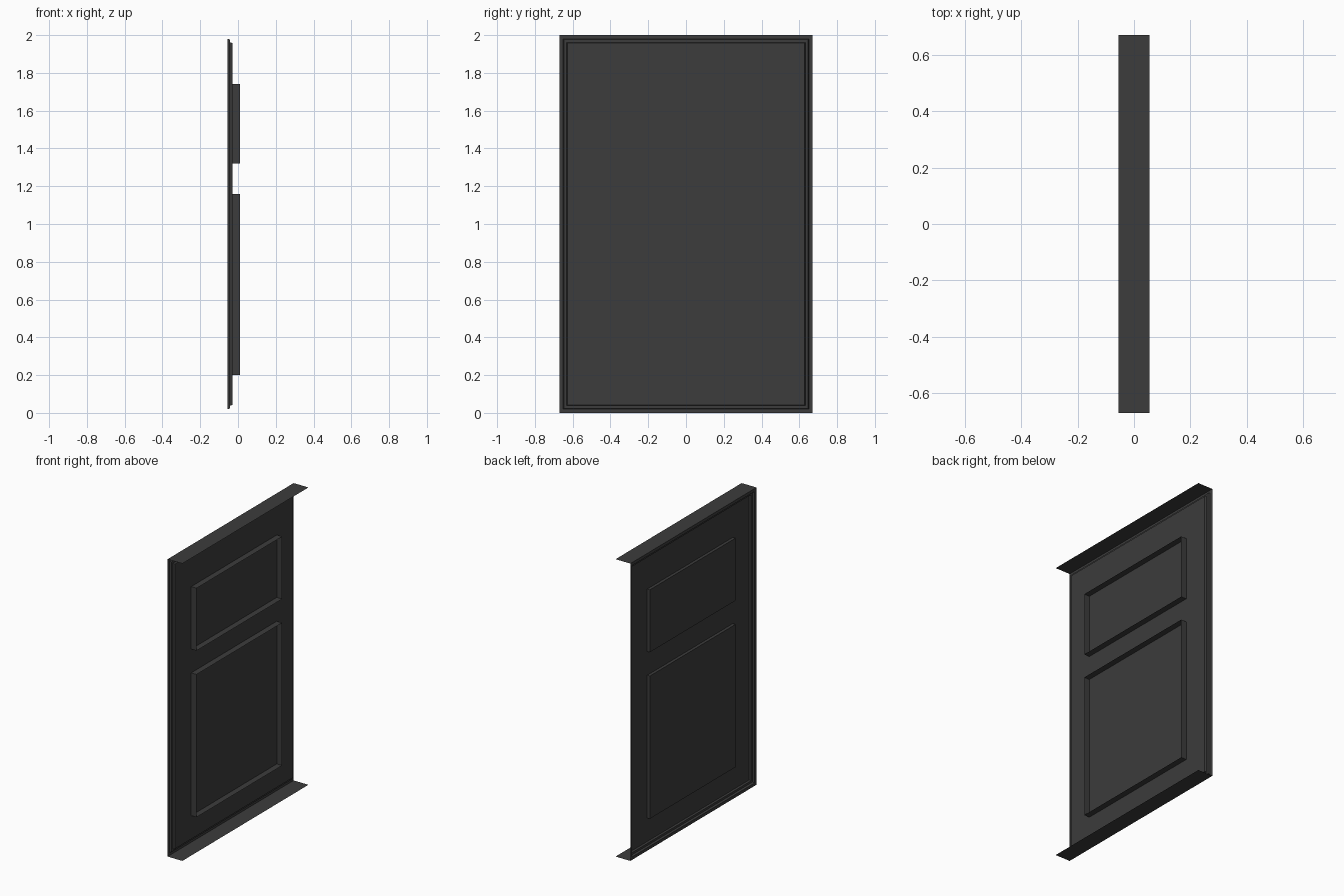
import bpy
import bmesh

cube = bpy.data.objects.get("Cube")
if cube:
    bpy.data.objects.remove(cube, do_unlink=True)

HALF_W, HEIGHT = 0.67, 2.0
BACK, FRONT = -0.055, 0.055

grey = bpy.data.materials.new("charcoal_grey")
grey.use_nodes = True
colour = (0.045, 0.045, 0.045, 1)
grey.diffuse_color = colour
grey.node_tree.nodes["Principled BSDF"].inputs["Base Color"].default_value = colour


def finish(name, bm):
    mesh = bpy.data.meshes.new(name)
    bm.to_mesh(mesh)
    bm.free()
    mesh.materials.append(grey)
    obj = bpy.data.objects.new(name, mesh)
    bpy.context.collection.objects.link(obj)
    return obj


def loop(bm, x, half_w, low, high):
    """Rectangle of vertices in the plane at depth x."""
    return [bm.verts.new((x, y, z)) for y, z in
            ((-half_w, low), (half_w, low), (half_w, high), (-half_w, high))]


def bridge(bm, a, b):
    for i in range(4):
        j = (i + 1) % 4
        bm.faces.new((a[i], a[j], b[j], b[i]))


# Door skin: stepped rim rising to a flat panel
bm = bmesh.new()
steps = ((BACK, 0), (BACK, 0.02), (-0.042, 0.024), (-0.042, 0.038), (-0.03, 0.042))
rings = [loop(bm, x, HALF_W - i, i, HEIGHT - i) for x, i in steps]
for a, b in zip(rings, rings[1:]):
    bridge(bm, a, b)
bm.faces.new(rings[-1])
finish("door_panel", bm)

# Thin flanges along the top and bottom edges
for name, z in (("top_flange", HEIGHT), ("bottom_flange", 0)):
    bm = bmesh.new()
    corners = ((BACK, -HALF_W), (FRONT, -HALF_W), (FRONT, HALF_W), (BACK, HALF_W))
    bm.faces.new([bm.verts.new((x, y, z)) for x, y in corners])
    finish(name, bm)

# Moulding trays: open thin walls on one side, raised field on the other
for name, low, high in (("lower_moulding", 0.2, 1.16), ("upper_moulding", 1.32, 1.74)):
    bm = bmesh.new()
    field = loop(bm, -0.05, 0.455, low, high)
    bridge(bm, field, loop(bm, 0.01, 0.455, low, high))
    bm.faces.new(field[::-1])
    finish(name, bm)
